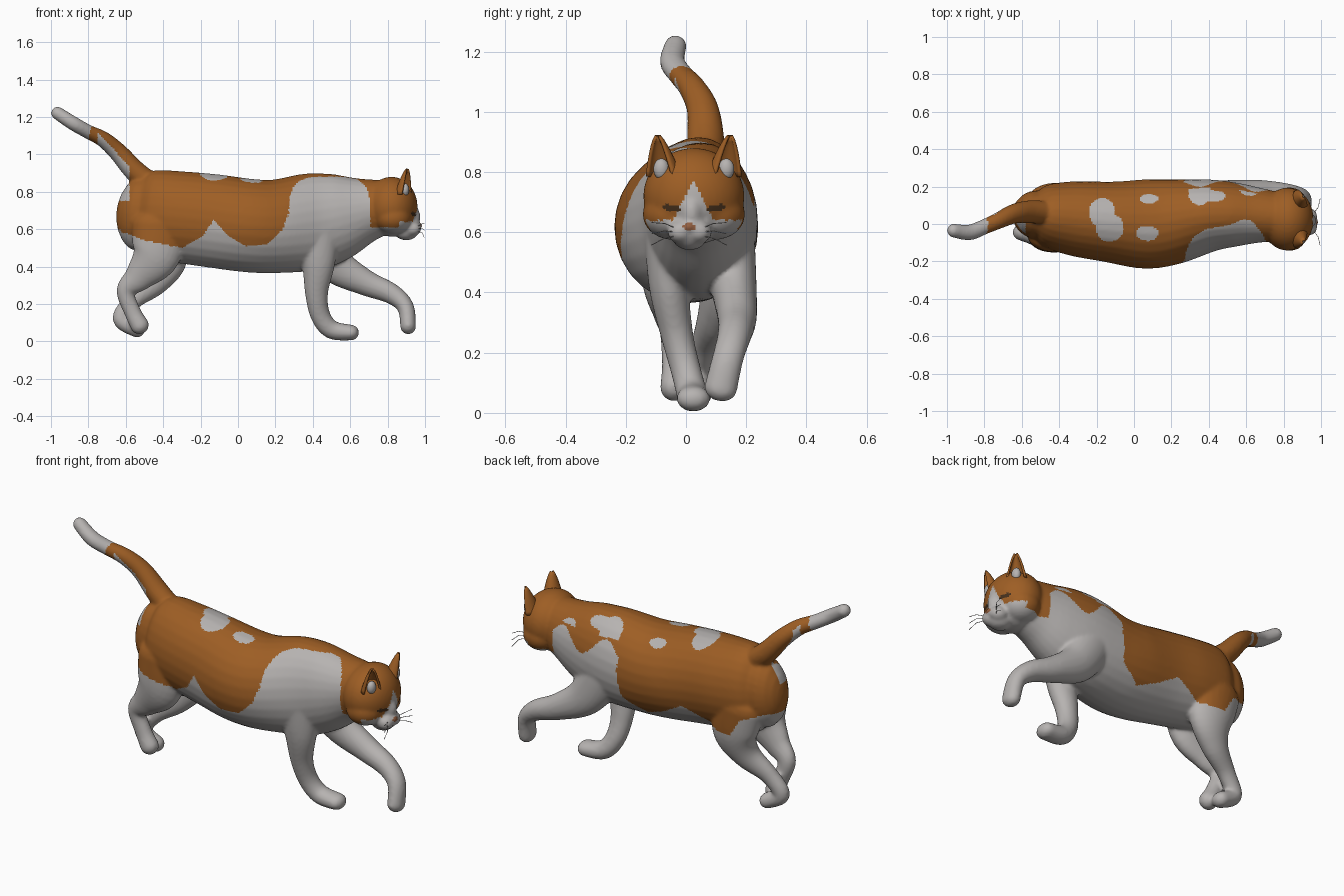
import bpy, bmesh, math
from mathutils import Vector, Matrix

cube = bpy.data.objects.get("Cube")
if cube:
    bpy.data.objects.remove(cube)


def material(name, rgb):
    m = bpy.data.materials.new(name)
    m.use_nodes = True
    m.diffuse_color = (*rgb, 1)
    m.node_tree.nodes["Principled BSDF"].inputs["Base Color"].default_value = (*rgb, 1)
    return m


white = material("white fur", (0.47, 0.45, 0.44))
ginger = material("ginger fur", (0.34, 0.112, 0.018))
dark = material("dark eye", (0.06, 0.03, 0.012))
pink = material("nose", (0.28, 0.11, 0.05))


def add_object(name, bm, mats):
    bmesh.ops.recalc_face_normals(bm, faces=bm.faces)
    mesh = bpy.data.meshes.new(name)
    bm.to_mesh(mesh)
    bm.free()
    for m in mats:
        mesh.materials.append(m)
    mesh.shade_smooth()
    obj = bpy.data.objects.new(name, mesh)
    bpy.context.collection.objects.link(obj)
    return obj


def catmull(a, b, c, d, t):
    return (b * 2 + (c - a) * t + (a * 2 - b * 5 + c * 4 - d) * t ** 2
            + (b * 3 - a - c * 3 + d) * t ** 3) * 0.5


def sweep(bm, stations, sides=28, steps=6):
    """Closed rounded tube through (x, y, z, side radius, other radius)."""
    pts = [Vector(s) for s in stations]
    pts = [pts[0]] + pts + [pts[-1]]
    path = []
    for i in range(1, len(pts) - 2):
        path += [catmull(*pts[i - 1:i + 3], k / steps) for k in range(steps)]
    path.append(pts[-1])
    frames = []
    for i, p in enumerate(path):
        a, b = path[max(i - 1, 0)], path[min(i + 1, len(path) - 1)]
        tangent = Vector((b - a)[:3]).normalized()
        frames.append((Vector(p[:3]), tangent, p[3], p[4]))

    # Rounded caps at both ends
    def cap(frame, sign):
        c, t, w, h = frame
        angles = [math.radians(a) for a in (20, 40, 60, 75, 86)]
        return [(c + t * sign * min(w, h) * math.sin(a), t,
                 w * math.cos(a), h * math.cos(a)) for a in angles]

    frames = cap(frames[0], -1)[::-1] + frames + cap(frames[-1], 1)
    rings = []
    for c, t, w, h in frames:
        side = Vector((0, 1, 0))
        side = (side - t * t.dot(side)).normalized()
        up = t.cross(side)
        rings.append([bm.verts.new(c + side * w * math.cos(a) + up * h * math.sin(a))
                      for a in (2 * math.pi * k / sides for k in range(sides))])
    for r, s in zip(rings, rings[1:]):
        for k in range(sides):
            n = (k + 1) % sides
            bm.faces.new((r[k], r[n], s[n], s[k]))
    bm.faces.new(rings[0])
    bm.faces.new(rings[-1])


def blob(bm, centre, radii):
    bmesh.ops.create_icosphere(bm, subdivisions=4, radius=1,
                               matrix=Matrix.Translation(centre) @ Matrix.Diagonal((*radii, 1)))


bm = bmesh.new()
# Torso and neck
sweep(bm, [(-.52, .05, .68, .13, .2), (-.46, .045, .675, .17, .24), (-.32, .03, .665, .2, .245),
           (-.14, .012, .645, .215, .25), (.05, 0, .62, .238, .25), (.2, .012, .615, .23, .25),
           (.4, .045, .64, .195, .26), (.55, .05, .67, .17, .23), (.68, .045, .7, .145, .175),
           (.78, .035, .72, .13, .145)])
# Tail
sweep(bm, [(-.45, .06, .83, .06, .06), (-.55, .065, .91, .062, .058), (-.64, .055, 1.01, .053, .05),
           (-.72, .02, 1.08, .045, .043), (-.8, -.015, 1.12, .041, .038),
           (-.88, -.045, 1.165, .042, .038), (-.965, -.035, 1.22, .037, .035)])
# Right front leg, planted
sweep(bm, [(.42, -.05, .6, .09, .13), (.43, -.055, .42, .068, .09), (.42, -.03, .26, .054, .062),
           (.44, 0, .14, .05, .053), (.5, .02, .063, .052, .05), (.605, .025, .047, .056, .042)])
# Left front leg, reaching forward
sweep(bm, [(.42, .14, .56, .09, .13), (.52, .16, .41, .075, .1), (.68, .17, .315, .065, .07),
           (.82, .16, .255, .056, .055), (.895, .14, .185, .052, .045), (.91, .115, .08, .055, .042)])
# Right hind leg
sweep(bm, [(-.42, -.06, .62, .09, .15), (-.44, -.075, .46, .075, .13), (-.53, -.06, .345, .052, .08),
           (-.6, -.045, .27, .042, .05), (-.565, -.04, .16, .04, .045), (-.525, -.04, .085, .046, .05)])
# Left hind leg
sweep(bm, [(-.42, .13, .6, .09, .15), (-.4, .13, .44, .08, .13), (-.45, .1, .32, .062, .08),
           (-.56, .06, .22, .044, .05), (-.625, .04, .12, .042, .046), (-.54, .04, .062, .048, .042)])
# Skull, cheeks, nose bridge, muzzle and chin
blob(bm, (.82, .026, .72), (.14, .168, .16))
for s in (-1, 1):
    blob(bm, (.83, .026 + s * .07, .66), (.1, .1, .085))
    blob(bm, (.932, .012 + s * .03, .602), (.048, .044, .04))
blob(bm, (.92, .018, .665), (.055, .042, .07))
blob(bm, (.9, .012, .59), (.065, .06, .05))
blob(bm, (.965, .01, .618), (.022, .022, .016))

cat = add_object("cat_body", bm, [white, ginger, dark, pink])
fuse = cat.modifiers.new("fuse", "REMESH")
fuse.mode = "VOXEL"
fuse.voxel_size = 0.009
soften = cat.modifiers.new("soften", "SMOOTH")
soften.factor = 0.5
soften.iterations = 7
bpy.context.view_layer.update()
fused = bpy.data.meshes.new_from_object(cat.evaluated_get(bpy.context.evaluated_depsgraph_get()))
cat.modifiers.clear()
cat.data = fused
if not fused.materials:
    for m in (white, ginger, dark, pink):
        fused.materials.append(m)

# Lower edge of the ginger saddle on each flank, as (x, z)
RIGHT_EDGE = [(-.6, .58), (-.5, .54), (-.3, .5), (-.19, .56), (-.13, .65), (-.06, .57),
              (.04, .51), (.16, .52), (.24, .6), (.28, .72)]
LEFT_EDGE = [(-.6, .6), (-.48, .56), (-.42, .46), (-.3, .47), (-.12, .55), (0, .48),
             (.12, .43), (.25, .5), (.28, .72)]
# White spots seen from above, as (x, y, x radius, y radius)
SPOTS = [(-.17, .06, .07, .08), (-.13, -.02, .075, .075), (.08, .135, .05, .025),
         (.07, -.05, .06, .04), (.35, .17, .06, .07), (.42, .15, .07, .03), (.62, .2, .06, .05)]


def edge_height(edge, x):
    for (x0, z0), (x1, z1) in zip(edge, edge[1:]):
        if x <= x1:
            return z0 + (z1 - z0) * max(0, (x - x0) / (x1 - x0))
    return edge[-1][1]


def in_oval(u, v, cu, cv, ru, rv):
    return ((u - cu) / ru) ** 2 + ((v - cv) / rv) ** 2 < 1


def coat(p):
    """Material slot for a point of the coat."""
    x, y, z = p
    if x < -.58 and z > .75 or x < -.5 and z > .95:          # tail
        middle = .9 - (x + .54) * 1.05
        under = z < middle - .005 and y < .07 and x > -.75
        return int(x > -.79 + (z - 1.12) * .3 and not under)
    if x > .71:                                              # head
        if x > .96 and in_oval(y, z, .01, .618, .02, .014):
            return 3
        for s in (-1, 1):
            if x > .86 and in_oval(y, z - s * (y - .026) * .15, .026 + s * .075, .67, .03, .011):
                return 2
        blaze = x > .85 and abs(y - .025) < (.775 - z) * .5
        return int(z > .64 - (.03 if x < .86 else 0) and not blaze)
    if z > .8 and any(in_oval(x, y, *s) for s in SPOTS):
        return 0
    if x > .27:                                              # shoulders and neck
        if y < .02:
            return int(max(0, (z - .6) / .28) ** 4 + ((x - .49) / .22) ** 4 > 1 and z > .62)
        return int(z > .74 + .05 * math.sin(x * 22))
    return int(z > edge_height(RIGHT_EDGE if y < 0 else LEFT_EDGE, x))


for face in fused.polygons:
    face.material_index = coat(face.center)
fused.shade_smooth()

# Ears: cupped shells opening forward and outward, with pale tufts inside
for s, side in ((-1, "right"), (1, "left")):
    bm = bmesh.new()
    rows, cols = 9, 15
    grid = []
    for i in range(rows):
        v = i / (rows - 1)
        r = .056 * (1 - v * .97) ** .65
        row = []
        for j in range(cols):
            a = math.radians(s * 35 + 65 + 230 * j / (cols - 1))
            row.append(bm.verts.new((.885 + .02 * v + r * math.cos(a) * .8,
                                     .026 + s * (.1 + .02 * v) + r * math.sin(a),
                                     .785 + .135 * v)))
        grid.append(row)
    for r0, r1 in zip(grid, grid[1:]):
        for j in range(cols - 1):
            bm.faces.new((r0[j], r0[j + 1], r1[j + 1], r1[j]))
    ear = add_object(side + "_ear", bm, [ginger])
    shell = ear.modifiers.new("thickness", "SOLIDIFY")
    shell.thickness = 0.01
    shell.offset = 0

    bm = bmesh.new()
    blob(bm, (.893, .026 + s * .108, .81), (.022, .026, .035))
    add_object(side + "_ear_tuft", bm, [white])

    # Whiskers
    curve = bpy.data.curves.new(side + "_whiskers", "CURVE")
    curve.dimensions = "3D"
    curve.bevel_depth = 0.0015
    curve.bevel_resolution = 1
    for k in (-1, 0, 1):
        line = curve.splines.new("POLY")
        line.points.add(2)
        for q, (x, y, z) in zip(line.points, ((.955, .04, .6), (.985, .08, .605), (.995, .125, .595))):
            q.co = (x, .01 + s * y, z + k * y * .3, 1)
    curve.materials.append(white)
    bpy.context.collection.objects.link(bpy.data.objects.new(side + "_whiskers", curve))
